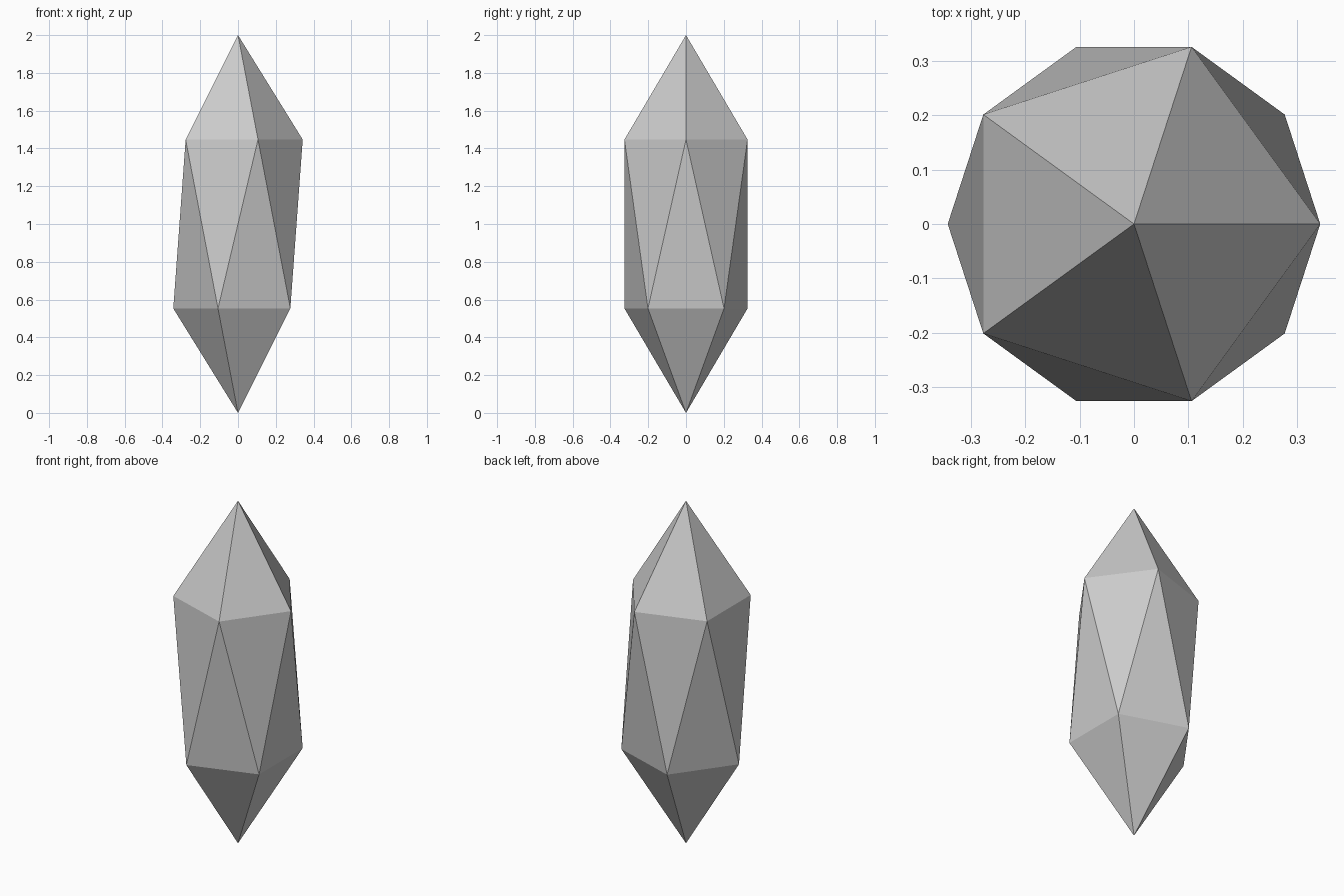
import bpy

if "Cube" in bpy.data.objects:
    bpy.data.objects.remove(bpy.data.objects["Cube"])

# Faceted crystal: a 20-sided icosphere stretched tall, standing on its tip
bpy.ops.mesh.primitive_ico_sphere_add(subdivisions=1, radius=1, location=(0, 0, 1))
crystal = bpy.context.object
crystal.name = "crystal"
crystal.scale = (0.383, 0.383, 1.0)
bpy.ops.object.transform_apply(location=False, rotation=False, scale=True)
bpy.ops.object.shade_flat()
